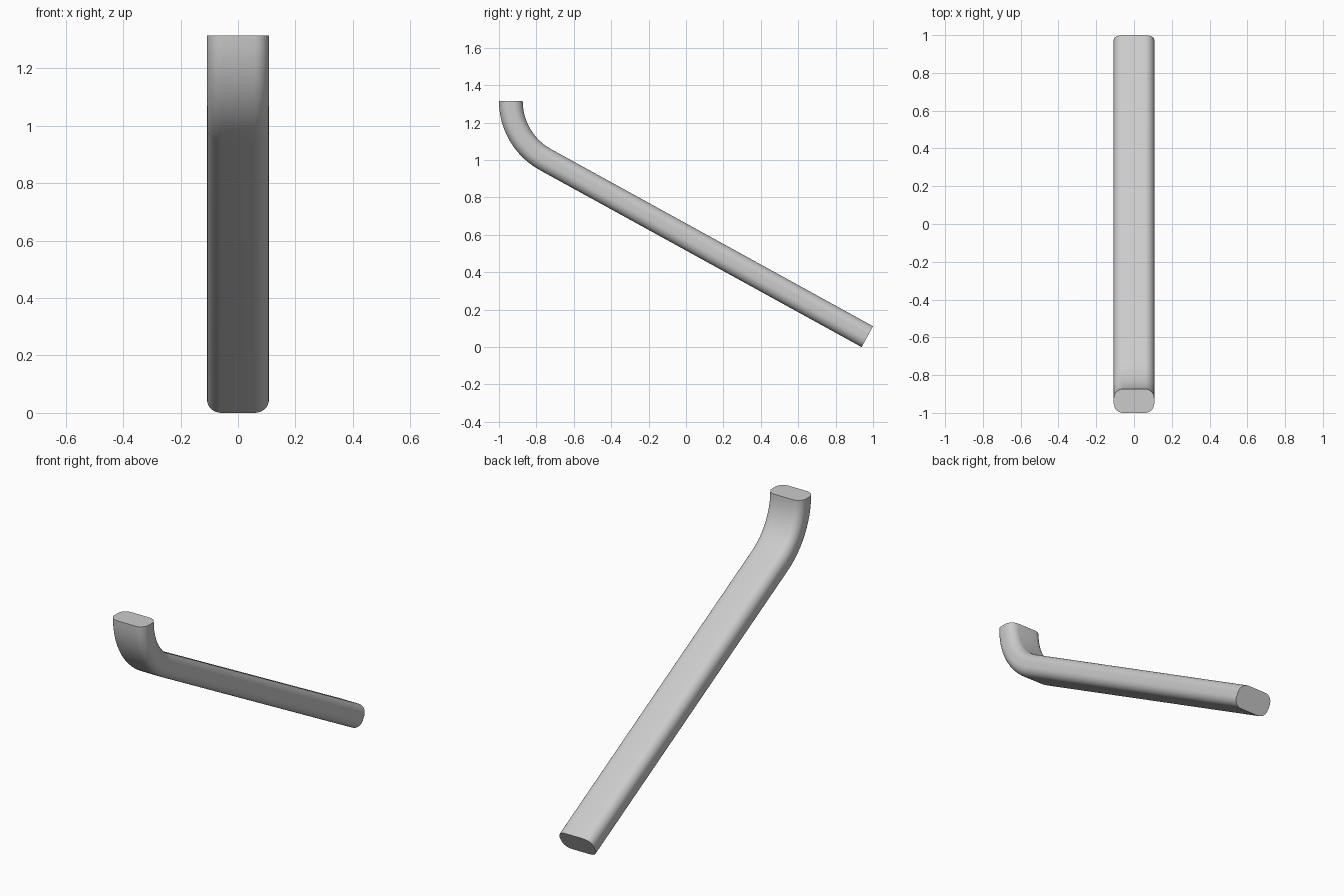
import bpy, bmesh
from math import sin, cos, radians, pi
from mathutils import Vector

if "Cube" in bpy.data.objects:
    bpy.data.objects.remove(bpy.data.objects["Cube"])

W, T, R = 0.215, 0.127, 0.05      # section width, thickness, corner radius
BEND, ANGLE, STEPS = 0.357, radians(61.2), 12
TOP = Vector((0, -0.9365, 1.315))
END = Vector((0, 0.9695, 0.0557))

# Rounded rectangle section as (across, through-thickness) pairs
section = []
for k, (sx, sy) in enumerate([(1, 1), (-1, 1), (-1, -1), (1, -1)]):
    for i in range(9):
        a = k * pi / 2 + i * pi / 16
        section.append((sx * (W / 2 - R) + R * cos(a), sy * (T / 2 - R) + R * sin(a)))

# Path: bend starting at the upright end, then the straight shaft
path = []
for i in range(STEPS + 1):
    a = ANGLE * i / STEPS
    path.append((TOP + Vector((0, BEND * (1 - cos(a)), -BEND * sin(a))), a))
path.append((END, ANGLE))

# Sweep the section along the path
bm = bmesh.new()
rings = []
for p, a in path:
    n = Vector((0, cos(a), sin(a)))
    rings.append([bm.verts.new(p + Vector((u, 0, 0)) + n * v) for u, v in section])
count = len(section)
for r0, r1 in zip(rings, rings[1:]):
    for i in range(count):
        j = (i + 1) % count
        bm.faces.new((r0[i], r0[j], r1[j], r1[i]))
bm.faces.new(rings[0])
bm.faces.new(rings[-1][::-1])
bmesh.ops.recalc_face_normals(bm, faces=bm.faces[:])

mesh = bpy.data.meshes.new("bent_bar")
bm.to_mesh(mesh)
bm.free()
bar = bpy.data.objects.new("bent_bar", mesh)
bpy.context.collection.objects.link(bar)
bpy.context.view_layer.objects.active = bar
bar.select_set(True)
bpy.ops.object.shade_smooth_by_angle(angle=radians(30))
